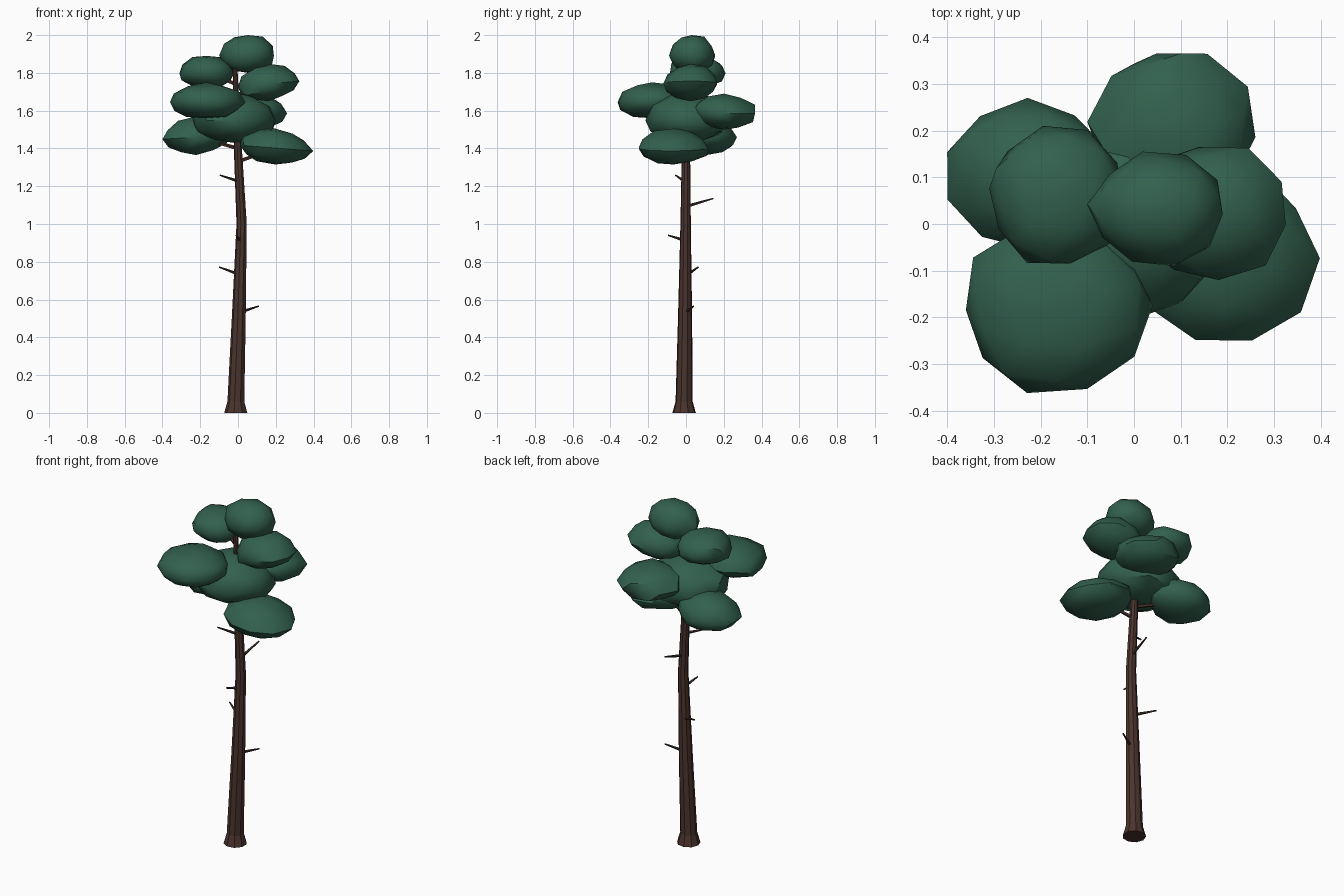
import bpy, bmesh, math, random
from mathutils import Vector

if "Cube" in bpy.data.objects:
    bpy.data.objects.remove(bpy.data.objects["Cube"])

random.seed(4)


def material(name, rgb):
    m = bpy.data.materials.new(name)
    m.diffuse_color = (*rgb, 1)
    m.use_nodes = True
    m.node_tree.nodes["Principled BSDF"].inputs["Base Color"].default_value = m.diffuse_color
    return m


BARK = material("brown bark", (0.070, 0.034, 0.027))
DEAD = material("dark dead wood", (0.050, 0.029, 0.024))
LEAF = material("pine green", (0.032, 0.118, 0.076))


def finish(name, bm, mat, angle=None):
    bmesh.ops.recalc_face_normals(bm, faces=bm.faces)
    me = bpy.data.meshes.new(name)
    bm.to_mesh(me)
    bm.free()
    me.materials.append(mat)
    ob = bpy.data.objects.new(name, me)
    bpy.context.collection.objects.link(ob)
    if angle:
        bpy.ops.object.select_all(action='DESELECT')
        ob.select_set(True)
        bpy.context.view_layer.objects.active = ob
        bpy.ops.object.shade_smooth_by_angle(angle=math.radians(angle))
    return ob


def tube(name, rings, sides, mat):
    """Capped tube through horizontal rings (x, y, z, radius)."""
    bm = bmesh.new()
    loops = []
    for x, y, z, r in rings:
        loops.append([bm.verts.new((x + r * math.cos(a), y + r * math.sin(a), z))
                      for a in (math.tau * (i + 0.5) / sides for i in range(sides))])
    for lo, hi in zip(loops, loops[1:]):
        for i in range(sides):
            j = (i + 1) % sides
            bm.faces.new((lo[i], lo[j], hi[j], hi[i]))
    bm.faces.new(loops[0])
    bm.faces.new(loops[-1])
    return finish(name, bm, mat)


def stick(name, a, b, r1, r2, mat):
    """Tapered five-sided twig from a to b."""
    a, b = Vector(a), Vector(b)
    d = b - a
    bm = bmesh.new()
    bmesh.ops.create_cone(bm, cap_ends=True, segments=5, radius1=r1, radius2=r2, depth=d.length)
    rot = d.to_track_quat('Z', 'Y')
    for v in bm.verts:
        v.co = rot @ v.co + (a + b) / 2
    return finish(name, bm, mat)


def clump(name, lo, hi, tilt):
    """Flattened, slightly irregular ball of needles fitted to a box."""
    bm = bmesh.new()
    bmesh.ops.create_icosphere(bm, subdivisions=2, radius=1)
    turn = random.uniform(0, math.tau)
    c, s = math.cos(turn), math.sin(turn)
    for v in bm.verts:
        x, y, z = v.co * random.uniform(0.93, 1.05)
        if z < 0:
            z *= 0.85
        v.co = (x * c - y * s, x * s + y * c, z)
        v.co.z += tilt * v.co.x
    for k in range(3):
        vals = [v.co[k] for v in bm.verts]
        m, span = min(vals), max(vals) - min(vals)
        for v in bm.verts:
            v.co[k] = lo[k] + (v.co[k] - m) / span * (hi[k] - lo[k])
    return finish(name, bm, LEAF, 38)


# trunk with flared foot and a slight bend
tube("trunk", [(-0.01, -0.01, 0, 0.063), (-0.01, -0.01, 0.06, 0.046),
               (0.005, -0.005, 0.5, 0.038), (0.02, -0.002, 1.0, 0.028),
               (0.0, 0.0, 1.4, 0.022), (-0.015, 0.0, 1.82, 0.013),
               (-0.01, 0.01, 1.9, 0.008)], 9, BARK)

# dead branch stubs
stubs = [((0.02, 0.0, 0.535), (0.11, 0.04, 0.565)),
         ((0.0, 0.01, 0.735), (-0.10, 0.065, 0.772)),
         ((0.01, -0.015, 0.915), (-0.01, -0.095, 0.94)),
         ((0.02, 0.01, 1.095), (0.035, 0.145, 1.135)),
         ((0.005, -0.005, 1.225), (-0.095, -0.055, 1.258))]
for i, (a, b) in enumerate(stubs):
    stick(f"branch_stub_{i + 1}", a, b, 0.009, 0.004, DEAD)

# live branches reaching into the crown
branches = [((0.0, 0, 1.33), (0.20, -0.06, 1.40)), ((0.0, 0, 1.40), (-0.22, 0.11, 1.46)),
            ((0, 0, 1.52), (0.08, 0.2, 1.60)), ((0, 0, 1.58), (-0.15, -0.18, 1.65)),
            ((-0.01, 0, 1.68), (0.16, 0.02, 1.74)), ((-0.01, 0, 1.74), (-0.16, 0.06, 1.80))]
for i, (a, b) in enumerate(branches):
    stick(f"crown_branch_{i + 1}", a, b, 0.011, 0.006, BARK)

# foliage clumps: lower corner, upper corner, tilt
clumps = [
    ("foliage_top", (-0.10, -0.09, 1.80), (0.19, 0.155, 2.0), 0),
    ("foliage_upper_left", (-0.31, -0.085, 1.72), (-0.02, 0.21, 1.89), 0),
    ("foliage_upper_right", (0.0, -0.12, 1.65), (0.325, 0.165, 1.848), 0.15),
    ("foliage_front_left", (-0.36, -0.362, 1.56), (0.04, 0.0, 1.75), 0),
    ("foliage_back", (-0.10, 0.03, 1.50), (0.26, 0.365, 1.69), 0),
    ("foliage_centre", (-0.24, -0.215, 1.43), (0.20, 0.21, 1.70), 0),
    ("foliage_lower_left", (-0.40, -0.055, 1.365), (-0.04, 0.27, 1.57), 0.1),
    ("foliage_lower_right", (0.01, -0.25, 1.315), (0.398, 0.12, 1.505), -0.15),
]
for c in clumps:
    clump(*c)
